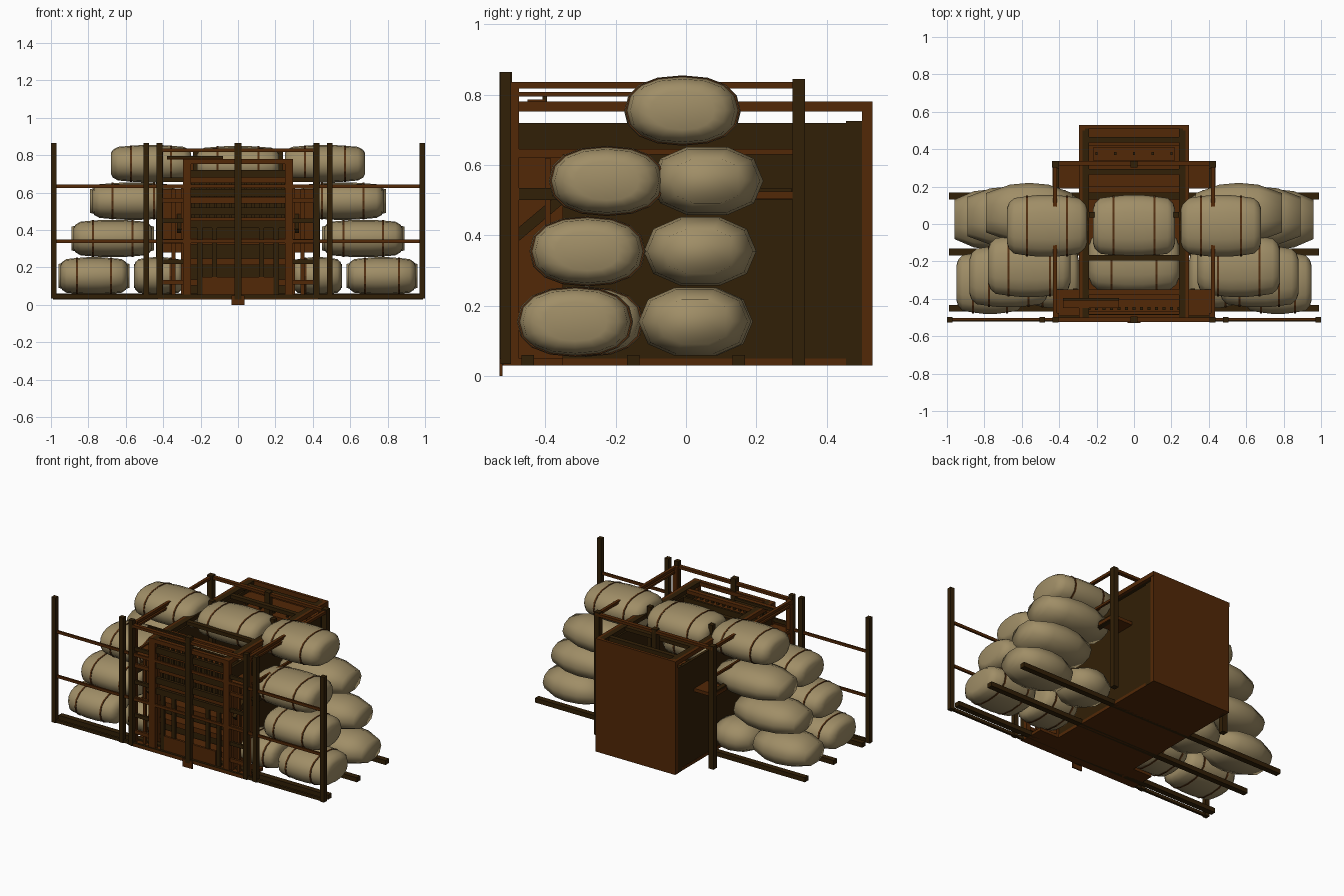
import bpy, bmesh, math

if "Cube" in bpy.data.objects:
    bpy.data.objects.remove(bpy.data.objects["Cube"])


def material(name, rgb):
    m = bpy.data.materials.new(name)
    m.use_nodes = True
    m.diffuse_color = (*rgb, 1)
    m.node_tree.nodes["Principled BSDF"].inputs["Base Color"].default_value = (*rgb, 1)
    return m


DARK = material("dark timber", (0.031, 0.014, 0.002))
BROWN = material("red brown timber", (0.084, 0.021, 0.002))
SACK = material("sackcloth", (0.35, 0.27, 0.135))
CORD = material("cord", (0.09, 0.03, 0.006))


def finish(name, bm, mat, smooth=False):
    bmesh.ops.recalc_face_normals(bm, faces=bm.faces)
    me = bpy.data.meshes.new(name)
    bm.to_mesh(me)
    bm.free()
    me.materials.append(mat)
    ob = bpy.data.objects.new(name, me)
    bpy.context.collection.objects.link(ob)
    if smooth:
        me.shade_smooth()
    return ob


def box(name, x, y, z, mat):
    """Box between the given (low, high) pairs."""
    bm = bmesh.new()
    bmesh.ops.create_cube(bm, size=1)
    for v in bm.verts:
        for i, (lo, hi) in enumerate((x, y, z)):
            v.co[i] = lo if v.co[i] < 0 else hi
    return finish(name, bm, mat)


def pair(name, x, y, z, mat):
    """Matching boxes on the left and right."""
    box("left_" + name, x, y, z, mat)
    box("right_" + name, (-x[1], -x[0]), y, z, mat)


def post(name, x, y, z, mat, w=0.015):
    if x:
        pair(name, (x - w, x + w), (y - w, y + w), z, mat)
    else:
        box(name, (-w, w), (y - w, y + w), z, mat)


def ring(bm, x, y, z, ry, rz, sides, power):
    out = []
    for i in range(sides):
        a = math.tau * i / sides
        c, s = math.cos(a), math.sin(a)
        out.append(bm.verts.new((x, y + ry * math.copysign(abs(c) ** power, c),
                                 z + rz * math.copysign(abs(s) ** power, s))))
    return out


def skin(bm, rings):
    n = len(rings[0])
    for a, b in zip(rings, rings[1:]):
        for i in range(n):
            bm.faces.new((a[i], a[(i + 1) % n], b[(i + 1) % n], b[i]))


PLUMP = [(-1, .55), (-.95, .74), (-.82, .9), (-.5, .96), (-.2, 1),
         (.2, 1), (.5, .96), (.82, .9), (.95, .74), (1, .55)]
TAPER = [(-1, .66), (-.45, .94), (0, 1), (.45, .94), (1, .66)]


def bale(name, x, y, z, half, ry=0.165, rz=0.1, profile=PLUMP, straps=True):
    sides = 16 if straps else 10
    bm = bmesh.new()
    rings = [ring(bm, x + t * half, y, z, ry * r, rz * r, sides, .87) for t, r in profile]
    skin(bm, rings)
    bm.faces.new(rings[0])
    bm.faces.new(rings[-1])
    finish(name, bm, SACK, True)
    # Cords around the bale
    for side in (-1, 1) if straps else ():
        bm = bmesh.new()
        cx = x + side * half * .5
        rings = [ring(bm, cx + d, y, z, ry * k, rz * k, sides, .87)
                 for d, k in ((-.005, .94), (-.005, .985), (.005, .985), (.005, .94))]
        skin(bm, rings + rings[:1])
        finish(name + "_cord", bm, CORD)


# Stacked bales on both sides: strapped in front, tapered behind
for s, label in ((1, "left"), (-1, "right")):
    for row, (cx, half, fy, by) in enumerate(((.77, .18, -.315, .025), (.67, .21, -.28, .04),
                                              (.56, .22, -.225, .06))):
        z = .155 + row * .2
        bale(f"{label}_front_bale_{row}", s * cx, fy, z, half)
        bale(f"{label}_back_bale_{row}", s * cx, by, z, half + .01, .16, .101, TAPER, False)
    bale(f"{label}_inner_front_bale", s * .425, -.285, .155, .13)
    bale(f"{label}_inner_back_bale", s * .425, .03, .155, .13, .16, .101, TAPER, False)
    bale(f"{label}_top_bale", s * .465, -.01, .755, .215)
bale("middle_top_bale", 0, -.01, .75, .22)
bale("middle_inner_bale", 0, -.2, .55, .24)

# Long bearers under the stacks
for y in (.15, -.15, -.45):
    box("ground_bearer", (-.99, .99), (y - .018, y + .018), (.03, .06), DARK)
box("front_sill", (-.99, .99), (-.52, -.505), (.035, .055), DARK)
for z in (.34, .635):
    box("fence_rail", (-.99, .99), (-.515, -.503), (z - .009, z + .009), BROWN)

# Fence and frame posts
for x in (.985, .49, .42):
    post("fence_post", x, -.512, (.035, .865), DARK)
post("rear_post", .42, .32, (.03, .845), DARK, .018)
post("middle_front_post", 0, -.512, (.03, .865), DARK, .018)
post("middle_rear_post", 0, .32, (.55, .845), DARK, .018)
box("foot_block", (-.035, .035), (-.53, -.522), (0, .05), BROWN)

# Upper guard rails
pair("top_rail", (.413, .433), (-.51, .32), (.818, .836), BROWN)
pair("lower_top_rail", (.413, .433), (-.51, -.15), (.795, .808), BROWN)
pair("middle_rail", (.415, .43), (-.51, .32), (.63, .645), BROWN)
pair("side_beam", (.40, .43), (-.49, .30), (.50, .535), DARK)
for y in (-.512, .325):
    box("cross_rail", (-.43, .43), (y - .013, y + .013), (.818, .836), BROWN)
pair("bracket_shelf", (.28, .435), (.19, .325), (.503, .525), BROWN)

# Hut: floor, walls and rear casing
box("front_floor", (-.43, .43), (-.52, -.35), (.03, .05), BROWN)
box("hut_floor", (-.29, .29), (-.36, .52), (.03, .05), BROWN)
pair("hut_wall", (.27, .288), (-.37, .51), (.03, .72), DARK)
pair("upper_front_wall", (.27, .288), (-.49, -.37), (.63, .72), DARK)
box("rear_wall", (-.29, .29), (.51, .53), (.03, .78), BROWN)
pair("rear_corner", (.262, .292), (.50, .529), (.03, .78), BROWN)
pair("rear_stile", (.27, .291), (.455, .50), (.03, .725), DARK)
pair("front_wing", (.288, .305), (-.49, -.35), (.03, .63), BROWN)
pair("wing_panel", (.30, .42), (-.40, -.385), (.28, .62), BROWN)
pair("wing_deck", (.288, .43), (-.51, -.35), (.622, .638), BROWN)
pair("roof_beam", (.24, .275), (-.51, .51), (.752, .78), DARK)
pair("roof_edge", (.275, .294), (-.51, .53), (.752, .78), BROWN)
for y, mat in ((-.50, BROWN), (-.365, BROWN), (-.18, DARK), (.28, DARK), (.45, DARK)):
    box("roof_cross_beam", (-.24, .24), (y - .015, y + .015), (.754, .778), mat)
box("rear_ledge", (-.27, .27), (.42, .51), (.68, .70), BROWN)
box("rear_shelf", (-.22, .22), (.34, .41), (.66, .68), BROWN)
box("inner_deck", (-.27, .27), (.20, .33), (.60, .62), BROWN)
for i in range(5):
    x = -.2 + i * .1
    box("shelf_peg", (x - .006, x + .006), (.37, .385), (.68, .69), DARK)
post("inner_post", .225, .05, (.05, .83), DARK)
box("inner_partition", (-.27, .27), (-.375, -.36), (.05, .72), DARK)

# Front lattice and gate
pair("gate_stile", (.25, .295), (-.515, -.485), (.03, .78), BROWN)
pair("outer_stile", (.40, .432), (-.497, -.475), (.03, .835), BROWN)
box("gate_head", (-.29, .29), (-.515, -.49), (.752, .78), BROWN)
box("gate_lower_panel", (-.19, .19), (-.505, -.49), (.03, .15), BROWN)
for z in (.43, .50, .60, .70):
    box("gate_rail", (-.25, .25), (-.50, -.48), (z - .02, z + .02), DARK)
for x in (.125, .205):
    pair("gate_bar", (x - .014, x + .014), (-.50, -.485), (.05, .42), DARK)
for i in range(13):
    x = -.24 + i * .04
    box("rack_slat", (x - .008, x + .008), (-.46, -.445), (.45, .72), DARK)
for i in range(6):
    z = .12 + i * .11
    box("rack_shelf", (-.25, .25), (-.47, -.40), (z - .017, z + .017), BROWN)
    pair("wing_rung", (.295, .42), (-.505, -.49), (z - .012, z + .012), (BROWN, DARK)[i % 2])
pair("wing_bar", (.335, .355), (-.49, -.475), (.03, .62), BROWN)

# Diagonal braces at the front corners
for s, label in ((1, "left"), (-1, "right")):
    ob = box(label + "_brace", (-.012, .012), (-.085, .085), (-.015, .015), DARK)
    ob.location = (s * .315, -.42, .45)
    ob.rotation_euler.x = math.radians(40)

# Small tray on the front roof
box("roof_tray", (-.38, -.08), (-.45, -.40), (.778, .786), BROWN)
box("roof_tray_lip", (-.38, -.08), (-.408, -.395), (.778, .795), DARK)
